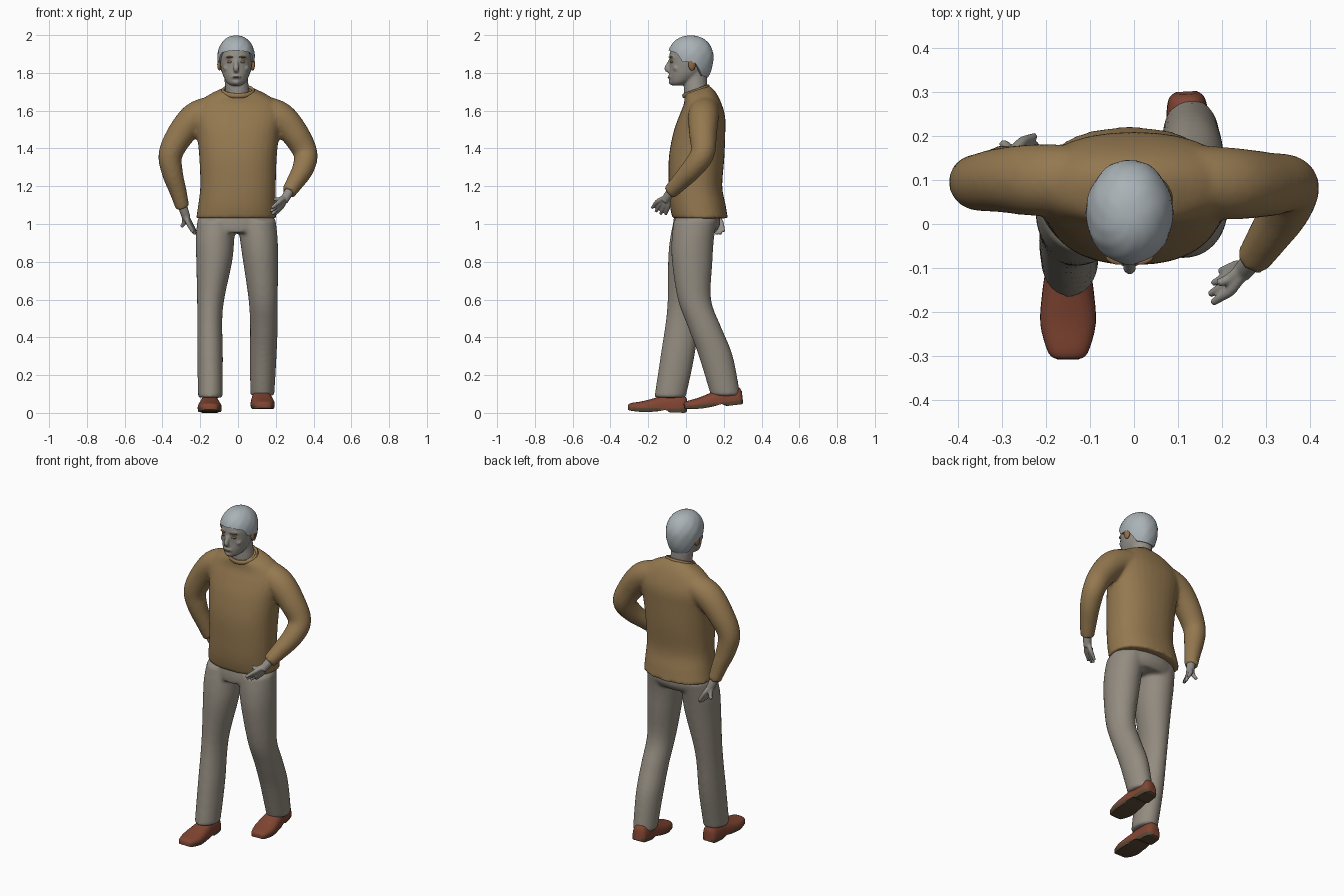
import bpy, bmesh, math
from mathutils import Vector, Matrix

cube = bpy.data.objects.get("Cube")
if cube:
    bpy.data.objects.remove(cube)


def material(name, r, g, b):
    m = bpy.data.materials.new(name)
    m.use_nodes = True
    m.diffuse_color = (r, g, b, 1)
    m.node_tree.nodes["Principled BSDF"].inputs["Base Color"].default_value = (r, g, b, 1)
    return m


WOOL = material("brown wool", 0.30, 0.19, 0.08)
CLOTH = material("grey cloth", 0.29, 0.26, 0.215)
HAIR = material("silver hair", 0.40, 0.445, 0.47)
SKIN = material("grey skin", 0.30, 0.28, 0.25)
TAN = material("tan skin", 0.28, 0.15, 0.06)
LEATHER = material("red brown leather", 0.22, 0.06, 0.032)
SOLE = material("dark sole", 0.10, 0.065, 0.035)


def spline(rows, k=5):
    """Catmull-Rom interpolation through rows of numbers."""
    rows = [Vector(r) for r in rows]
    out = []
    for i in range(len(rows) - 1):
        a, b = rows[max(i - 1, 0)], rows[i]
        c, d = rows[i + 1], rows[min(i + 2, len(rows) - 1)]
        for j in range(k):
            t = j / k
            out.append(b + (c - a) * (t / 2) + (a - 2.5 * b + 2 * c - d / 2) * t ** 2
                       + (1.5 * (b - c) + (d - a) / 2) * t ** 3)
    return out + [rows[-1]]


def skin_rings(bm, rings):
    """Join rings of points into a closed tube."""
    loops = [[bm.verts.new(p) for p in ring] for ring in rings]
    n = len(loops[0])
    for a, b in zip(loops, loops[1:]):
        for i in range(n):
            bm.faces.new((a[i], a[(i + 1) % n], b[(i + 1) % n], b[i]))
    bm.faces.new(loops[0][::-1])
    bm.faces.new(loops[-1])


def oval(c, u, v, n=32, power=1.0):
    ring = []
    for i in range(n):
        a = math.tau * i / n
        co, si = math.cos(a), math.sin(a)
        ring.append(c + u * math.copysign(abs(co) ** power, co)
                    + v * math.copysign(abs(si) ** power, si))
    return ring


def trunk(bm, rows, power=1.0):
    """Level rings: x, y, z, half width, half depth, backward rise."""
    skin_rings(bm, [oval(Vector(r[:3]), Vector((r[3], 0, 0)), Vector((0, r[4], r[5])), 32, power)
                    for r in spline([tuple(r) + (0,) * (6 - len(r)) for r in rows])])


def limb(bm, rows, n=20):
    """Round rings square to a path: x, y, z, radius."""
    pts = spline(rows)
    rings = []
    for i, p in enumerate(pts):
        t = (pts[min(i + 1, len(pts) - 1)].xyz - pts[max(i - 1, 0)].xyz).normalized()
        u = t.cross(Vector((0, 1, 0))).normalized()
        rings.append(oval(p.xyz, u * p.w, t.cross(u) * p.w, n))
    skin_rings(bm, rings)


def blob(bm, centre, radii, turn=0):
    m = Matrix.Translation(centre) @ Matrix.Rotation(turn, 4, 'Z') @ Matrix.Diagonal((*radii, 1))
    bmesh.ops.create_uvsphere(bm, u_segments=20, v_segments=12, radius=1, matrix=m)


def finish(name, bm, mats, voxel=0, relax=4):
    bmesh.ops.recalc_face_normals(bm, faces=bm.faces)
    me = bpy.data.meshes.new(name)
    bm.to_mesh(me)
    bm.free()
    for m in mats:
        me.materials.append(m)
    me.shade_smooth()
    me.set_sharp_from_angle(angle=math.radians(45))
    ob = bpy.data.objects.new(name, me)
    bpy.context.collection.objects.link(ob)
    if voxel:
        fuse = ob.modifiers.new("fuse", 'REMESH')
        fuse.mode, fuse.voxel_size, fuse.use_smooth_shade = 'VOXEL', voxel, True
        soft = ob.modifiers.new("soften", 'SMOOTH')
        soft.factor, soft.iterations = 0.5, relax
    return ob


# Sweater: body and two bent sleeves fused together
bm = bmesh.new()
trunk(bm, [(-.01, .075, 1.03, .212, .147), (-.005, .062, 1.1, .206, .148), (0, .05, 1.2, .2, .142),
           (0, .056, 1.35, .205, .147), (0, .07, 1.48, .218, .138), (0, .085, 1.57, .232, .122),
           (0, .087, 1.635, .212, .1, .005), (0, .075, 1.682, .155, .083, .015),
           (0, .058, 1.71, .088, .068, .022)], .88)
limb(bm, [(.13, .1, 1.6, .08), (.222, .092, 1.565, .082), (.3, .09, 1.48, .074), (.357, .088, 1.375, .064),
          (.345, .035, 1.295, .058), (.305, -.03, 1.225, .048), (.268, -.085, 1.168, .039)])
limb(bm, [(-.13, .1, 1.6, .08), (-.222, .1, 1.565, .082), (-.3, .1, 1.48, .074), (-.357, .095, 1.37, .064),
          (-.347, .105, 1.27, .056), (-.318, .125, 1.175, .046), (-.293, .145, 1.085, .037)])
finish("sweater", bm, [WOOL], .011)

# Ribbed collar band around the neck
bm = bmesh.new()
path = oval(Vector((0, .053, 1.703)), Vector((.08, 0, 0)), Vector((0, .064, .024)), 40)
loops = []
for p in path:
    out = (p - Vector((0, .053, p.z))).normalized()
    loops.append([bm.verts.new(q) for q in oval(p, out * .009, Vector((0, 0, .013)), 10)])
for i, a in enumerate(loops):
    b = loops[(i + 1) % len(loops)]
    for j in range(10):
        bm.faces.new((a[j], a[(j + 1) % 10], b[(j + 1) % 10], b[j]))
finish("collar", bm, [WOOL])

# Trousers: hips, straight leading leg and bent trailing leg
bm = bmesh.new()
trunk(bm, [(-.01, .06, 1.09, .18, .115), (-.01, .056, 1.0, .208, .125), (-.01, .045, .955, .195, .112)])
trunk(bm, [(-.115, .05, 1.02, .1, .115), (-.122, .03, .92, .102, .115), (-.126, .015, .8, .095, .11),
           (-.148, -.01, .55, .068, .09), (-.148, -.045, .3, .068, .09), (-.146, -.085, .08, .065, .083)])
trunk(bm, [(.1, .05, 1.02, .1, .115), (.11, .036, .92, .1, .112), (.12, .033, .8, .093, .107),
           (.133, .045, .6, .077, .088), (.137, .1, .45, .073, .088), (.133, .158, .3, .071, .09),
           (.129, .21, .09, .063, .078)])
finish("trousers", bm, [CLOTH], .011)

# Shoes: distance from toe, half width, height, underside lift
FOOT = [(0, .025, .035, .012), (.015, .045, .046, .006), (.08, .063, .058, 0), (.15, .059, .078, .004),
        (.2, .052, .094, .012), (.225, .05, .098, .0), (.27, .047, .1, 0), (.3, .04, .09, 0), (.312, .024, .07, .006)]
for side, place, pitch, yaw in (("right", (-.15, -.308, .006), -1, 0), ("left", (.135, -.008, .014), 6, 3)):
    bm = bmesh.new()
    rings = []
    for t, w, h, lift in spline(FOOT, 4):
        ring = oval(Vector((0, t, 0)), Vector((w, 0, 0)), Vector((0, 0, 1)), 28, .8)
        for p in ring:
            p.z = .022 + (h - .022) * p.z if p.z > 0 else max(lift, .022 + .05 * p.z)
        rings.append(ring)
    skin_rings(bm, rings)
    for f in bm.faces:
        f.material_index = int(f.calc_center_median().z < .016)
    bm.transform(Matrix.Translation(place) @ Matrix.Rotation(math.radians(yaw), 4, 'Z')
                 @ Matrix.Rotation(math.radians(pitch), 4, 'X'))
    finish(side + "_shoe", bm, [LEATHER, SOLE])

# Head with neck, nose, brow, cheeks and chin
X = -.01
bm = bmesh.new()
limb(bm, [(0, .065, 1.64, .068), (-.003, .052, 1.7, .063), (X, .05, 1.77, .062), (X, .045, 1.83, .065)])
trunk(bm, [(X, -.045, 1.734, .028, .03), (X, -.03, 1.75, .05, .054), (X, -.005, 1.785, .069, .084),
           (X, .01, 1.82, .079, .097), (X, .018, 1.86, .085, .106), (X, .025, 1.9, .087, .112),
           (X, .025, 1.95, .075, .095), (X, .025, 1.98, .04, .06)])
limb(bm, [(X, -.075, 1.876, .009), (X, -.09, 1.85, .011), (X, -.1, 1.823, .015), (X, -.09, 1.812, .013)])
blob(bm, (X, -.074, 1.752), (.024, .018, .016))
blob(bm, (X, -.08, 1.778), (.028, .016, .014))
for s in (-1, 1):
    blob(bm, (X + s * .03, -.072, 1.882), (.028, .016, .009), s * .3)
    blob(bm, (X + s * .045, -.048, 1.825), (.024, .022, .02))
finish("head", bm, [SKIN], .006, 2)

# Eyes, brows, mouth and ears
for s, side in ((-1, "right"), (1, "left")):
    for part, c, r, turn, mat in (
            ("eye", (.034, -.075, 1.858), (.015, .009, .007), .35, TAN),
            ("eyebrow", (.034, -.08, 1.884), (.021, .011, .005), .35, TAN),
            ("ear", (.088, .032, 1.845), (.011, .02, .033), .3, TAN)):
        bm = bmesh.new()
        blob(bm, (X + s * c[0], c[1], c[2]), r, s * turn)
        finish(side + "_" + part, bm, [mat])
bm = bmesh.new()
blob(bm, (X, -.089, 1.777), (.022, .009, .004))
finish("mouth", bm, [TAN])

# Hair: dome ending at a hairline that dips from fringe to nape
LINE = [(-1, 1.775), (-.6, 1.785), (-.2, 1.852), (.2, 1.86), (.35, 1.855), (.6, 1.905), (1, 1.918)]


def hairline(c):
    for (a, za), (b, zb) in zip(LINE, LINE[1:]):
        if c <= b:
            return za + (zb - za) * (c - a) / (b - a)
    return LINE[-1][1]


bm = bmesh.new()
N, M = 64, 18
rings = []
for j in range(1, M + 1):
    ring = []
    for i in range(N):
        a = math.tau * i / N
        d = hairline(-math.sin(a)) - 1.885
        phi = math.acos(d / (.113 if d > 0 else .16)) * j / M
        z = math.cos(phi)
        z *= .113 if z > 0 else .16
        k = math.sin(phi) ** .9 * (1 + .014 * math.sin(9 * a + 5 * phi) * math.sin(6 * phi + 2 * a))
        ring.append(Vector((X + .099 * k * math.cos(a), .025 + .121 * k * math.sin(a), 1.885 + z)))
    rings.append(ring)
# Tuck the rim inside the skull so the edge reads as thick hair
rings.append([Vector((X + (p.x - X) * .8, .025 + (p.y - .025) * .8, p.z + .004)) for p in rings[-1]])
skin_rings(bm, rings)
finish("hair", bm, [HAIR])

# Hands: wrist, palm centre, knuckle-to-tip fingers and thumb
HANDS = {
    "left": ((.275, -.075, 1.178), (.243, -.113, 1.122), (.19, -.135, 1.135),
             [(.178, -.18, 1.085), (.172, -.16, 1.066), (.18, -.135, 1.052), (.195, -.108, 1.05)]),
    "right": ((-.296, .14, 1.1), (-.272, .16, 1.03), (-.3, .185, .985),
              [(-.225, .2, .96), (-.222, .182, .945), (-.228, .163, .945), (-.238, .145, .955)]),
}
for side, (wrist, palm, thumb, tips) in HANDS.items():
    bm = bmesh.new()
    wrist, palm, thumb = Vector(wrist), Vector(palm), Vector(thumb)
    limb(bm, [(*wrist, .025), (*wrist.lerp(palm, .5), .024), (*palm, .022)], 16)
    mid = sum((Vector(t) for t in tips), Vector()) / 4
    for t in tips:
        t = Vector(t)
        knuckle = palm.lerp(mid, .3) + (t - mid) * .75
        limb(bm, [(*wrist.lerp(palm, .6), .015), (*knuckle, .0125), (*knuckle.lerp(t, .6), .0105), (*t, .008)], 12)
    limb(bm, [(*wrist.lerp(palm, .5), .016), (*palm.lerp(thumb, .5), .012), (*thumb, .009)], 12)
    finish(side + "_hand", bm, [SKIN], .0045, 3)
